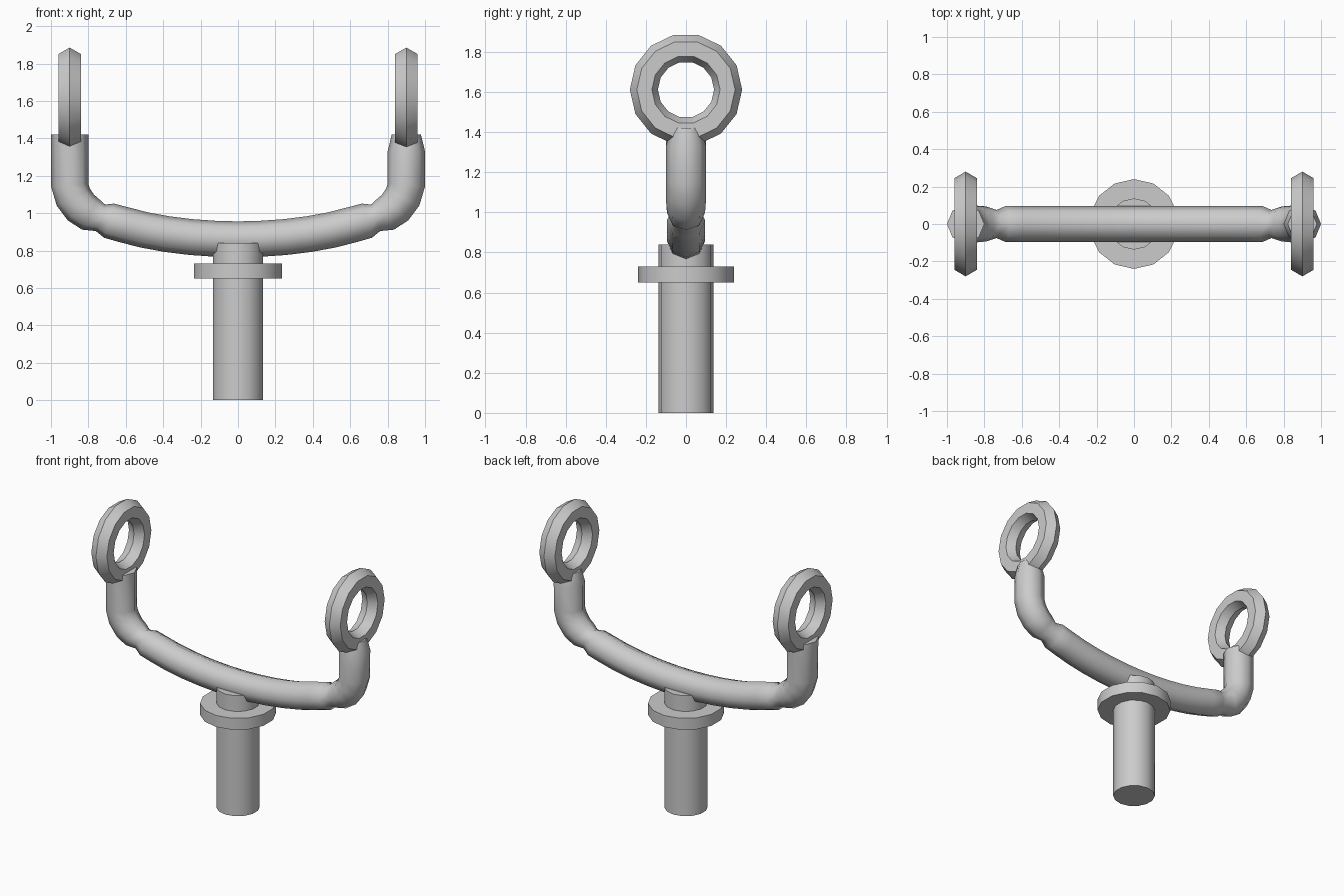
import bpy, bmesh, math
from mathutils import Vector

if "Cube" in bpy.data.objects:
    bpy.data.objects.remove(bpy.data.objects["Cube"])

grey = bpy.data.materials.new("plain grey")
grey.diffuse_color = (0.6, 0.6, 0.6, 1)
grey.use_nodes = True
grey.node_tree.nodes["Principled BSDF"].inputs["Base Color"].default_value = grey.diffuse_color


def finish(name, bm, angle):
    bmesh.ops.recalc_face_normals(bm, faces=bm.faces[:])
    me = bpy.data.meshes.new(name)
    bm.to_mesh(me)
    bm.free()
    me.materials.append(grey)
    for p in me.polygons:
        p.use_smooth = True
    me.set_sharp_from_angle(angle=math.radians(angle))
    ob = bpy.data.objects.new(name, me)
    bpy.context.collection.objects.link(ob)
    return ob


def loft(name, rows, angle, closed=False):
    """Skin a list of equally long point loops; cap the ends unless closed."""
    bm = bmesh.new()
    loops = [[bm.verts.new(p) for p in row] for row in rows]
    n = len(loops[0])
    for i in range(len(loops) - (0 if closed else 1)):
        a, b = loops[i], loops[(i + 1) % len(loops)]
        for j in range(n):
            k = (j + 1) % n
            bm.faces.new((a[j], a[k], b[k], b[j]))
    if not closed:
        bm.faces.new(loops[0])
        bm.faces.new(loops[-1])
    return finish(name, bm, angle)


def cylinder(name, r, z0, z1, sides=14):
    def circle(z):
        return [(r * math.sin(2 * math.pi * i / sides),
                 r * math.cos(2 * math.pi * i / sides), z) for i in range(sides)]
    return loft(name, [circle(z0), circle(z1)], 35)


# Stem (runs up into the crossbar) and flange
cylinder("stem", 0.137, 0, 0.84)
cylinder("flange", 0.24, 0.65, 0.73)

# Curved fork bar: (x, z, radius) for the right half, pinched before each elbow
half = [(0.0, 0.86, 0.096), (0.12, 0.863, 0.096), (0.25, 0.872, 0.096),
        (0.38, 0.888, 0.096), (0.5, 0.91, 0.096), (0.61, 0.938, 0.096),
        (0.69, 0.96, 0.095), (0.735, 0.975, 0.075), (0.79, 0.995, 0.094),
        (0.84, 1.03, 0.098), (0.88, 1.085, 0.1), (0.9, 1.15, 0.1)]
left = [(-x, z, r) for x, z, r in reversed(half[1:])]
path = [(-0.9, 1.42, 0.1)] + left + half + [(0.9, 1.33, 0.1), (0.9, 1.42, 0.078)]
pts = [Vector((x, 0, z)) for x, z, r in path]
rows = []
for i, (x, z, r) in enumerate(path):
    t = (pts[min(i + 1, len(pts) - 1)] - pts[max(i - 1, 0)]).normalized()
    nrm = Vector((-t.z, 0, t.x))
    rows.append([pts[i] + r * math.cos(a) * nrm + r * math.sin(a) * Vector((0, 1, 0))
                 for a in [j * math.pi / 4 for j in range(8)]])
loft("fork_bar", rows, 50)

# Bevelled eye rings: (radius, x offset) section turned about the x axis
section = [(0.28, 0), (0.245, 0.06), (0.17, 0.06), (0.14, 0), (0.17, -0.06), (0.245, -0.06)]
for side, name in ((-1, "left_ring"), (1, "right_ring")):
    rows = []
    for i in range(14):
        a = 2 * math.pi * i / 14
        rows.append([(side * 0.9 + dx, r * math.cos(a), 1.612 + r * math.sin(a))
                     for r, dx in section])
    loft(name, rows, 30, closed=True)
